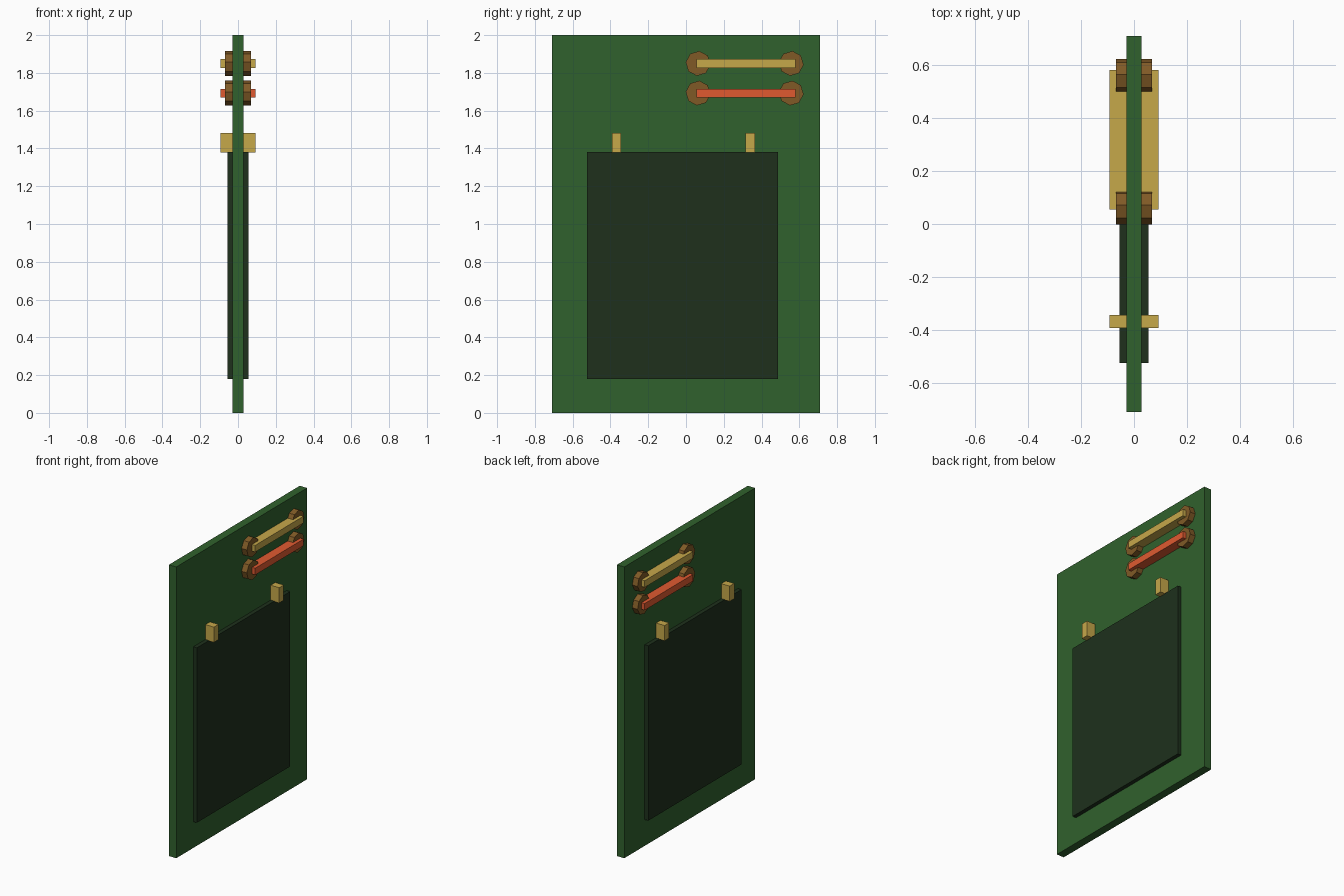
import bpy, bmesh, math
from mathutils import Matrix

if "Cube" in bpy.data.objects:
    bpy.data.objects.remove(bpy.data.objects["Cube"])


def material(name, rgb):
    m = bpy.data.materials.new(name)
    lin = [((c / 255 + 0.055) / 1.055) ** 2.4 for c in rgb]
    m.diffuse_color = (*lin, 1.0)
    m.use_nodes = True
    m.node_tree.nodes["Principled BSDF"].inputs["Base Color"].default_value = m.diffuse_color
    return m


GREEN = material("green", (48, 97, 45))
DARK = material("dark_green", (30, 48, 28))
GOLD = material("gold", (198, 168, 74))
RED = material("red", (224, 90, 48))
BROWN = material("brown", (128, 90, 38))


def finish(name, bm, mat):
    mesh = bpy.data.meshes.new(name)
    bm.to_mesh(mesh)
    bm.free()
    mesh.materials.append(mat)
    obj = bpy.data.objects.new(name, mesh)
    bpy.context.collection.objects.link(obj)


def box(name, half_x, y0, y1, z0, z1, mat):
    """Box running through the board, symmetric in x."""
    bm = bmesh.new()
    m = Matrix.Translation((0, (y0 + y1) / 2, (z0 + z1) / 2))
    m = m @ Matrix.Diagonal((2 * half_x, y1 - y0, z1 - z0, 1))
    bmesh.ops.create_cube(bm, size=1, matrix=m)
    finish(name, bm, mat)


def disc(name, half_x, y, z, radius, mat):
    """Slightly turned octagon running through the board along x."""
    bm = bmesh.new()
    ring = []
    for i in range(8):
        a = math.radians(-6 + 45 * i)
        ring.append(bm.verts.new((-half_x, y + radius * math.cos(a), z + radius * math.sin(a))))
    face = bm.faces.new(ring)
    ext = bmesh.ops.extrude_face_region(bm, geom=[face], use_keep_orig=True)
    verts = [g for g in ext["geom"] if isinstance(g, bmesh.types.BMVert)]
    bmesh.ops.translate(bm, verts=verts, vec=(2 * half_x, 0, 0))
    bmesh.ops.recalc_face_normals(bm, faces=bm.faces)
    finish(name, bm, mat)


# Main slab and the raised dark panel on both sides
box("board", 0.028, -0.71, 0.71, 0.0, 2.0, GREEN)
box("panel", 0.055, -0.525, 0.488, 0.18, 1.381, DARK)

# Small clips above the panel
for i, y in enumerate((-0.368, 0.34)):
    box(f"clip_{i + 1}", 0.092, y - 0.025, y + 0.025, 1.378, 1.483, GOLD)

# Two bars with an octagonal end disc at each end
for label, z, mat in (("upper", 1.85, GOLD), ("lower", 1.693, RED)):
    box(f"{label}_bar", 0.092, 0.055, 0.58, z - 0.023, z + 0.023, mat)
    for i, y in enumerate((0.064, 0.557)):
        disc(f"{label}_bar_end_{i + 1}", 0.068, y, z, 0.066, BROWN)
